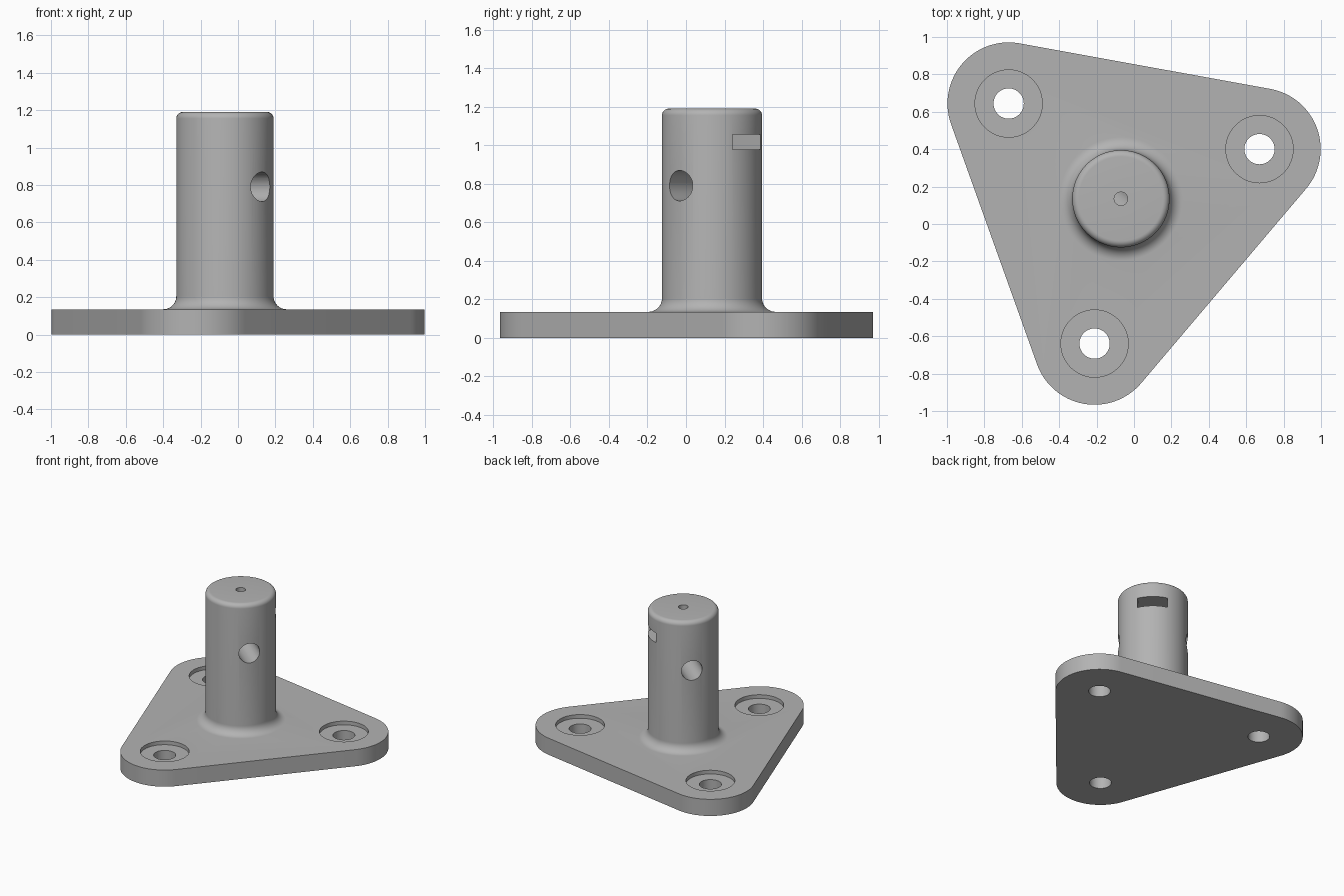
import bpy
import bmesh
from math import sin, cos, pi, radians
from mathutils import Matrix, Vector

cube = bpy.data.objects.get("Cube")
if cube:
    bpy.data.objects.remove(cube)

AXIS = Vector((-0.07, 0.135, 0))      # post axis
PLATE_H, POST_R, POST_H = 0.135, 0.26, 1.19
CORNER_R, REACH = 0.327, 0.787
CORNER_ANGLES = [radians(19.7 + 120 * i) for i in range(3)]
BORE_DIR, SLOT_DIR = radians(-40.3), radians(49.7)
SEG = 96

grey = bpy.data.materials.new("grey plastic")
grey.use_nodes = True
grey.diffuse_color = (0.45, 0.45, 0.45, 1)
grey.node_tree.nodes["Principled BSDF"].inputs["Base Color"].default_value = grey.diffuse_color


def finish(name, bm):
    bmesh.ops.recalc_face_normals(bm, faces=bm.faces)
    mesh = bpy.data.meshes.new(name)
    bm.to_mesh(mesh)
    bm.free()
    mesh.materials.append(grey)
    obj = bpy.data.objects.new(name, mesh)
    bpy.context.collection.objects.link(obj)
    return obj


def polar(angle, radius, z=0):
    return AXIS + Vector((radius * cos(angle), radius * sin(angle), z))


def cylinder(name, centre, radius, length, rotation=Matrix(), seg=48):
    bm = bmesh.new()
    bmesh.ops.create_cone(bm, cap_ends=True, segments=seg, radius1=radius, radius2=radius,
                          depth=length, matrix=Matrix.Translation(centre) @ rotation)
    return finish(name, bm)


def combine(target, tool, operation):
    mod = target.modifiers.new(tool.name, 'BOOLEAN')
    mod.operation, mod.object, mod.solver = operation, tool, 'EXACT'
    bpy.context.view_layer.objects.active = target
    bpy.ops.object.modifier_apply(modifier=mod.name)
    bpy.data.objects.remove(tool)


# Rounded triangular plate: a 120 degree arc at each corner, extruded
bm = bmesh.new()
outline = []
for a in CORNER_ANGLES:
    for i in range(33):
        t = a - pi / 3 + 2 * pi / 3 * i / 32
        outline.append(bm.verts.new(polar(a, REACH) + CORNER_R * Vector((cos(t), sin(t), 0))))
base = bm.faces.new(outline)
up = bmesh.ops.extrude_face_region(bm, geom=[base])
bmesh.ops.translate(bm, vec=(0, 0, PLATE_H),
                    verts=[v for v in up["geom"] if isinstance(v, bmesh.types.BMVert)])
body = finish("flanged_post", bm)

# Post: lathed profile with a concave foot fillet and a rounded top edge
foot, edge = 0.07, 0.035
profile = [(0, 0.05), (POST_R + foot, 0.05)]
for i in range(11):
    t = pi / 2 * i / 10
    profile.append((POST_R + foot * (1 - sin(t)), PLATE_H + foot * (1 - cos(t))))
for i in range(9):
    t = pi / 2 * i / 8
    profile.append((POST_R - edge * (1 - cos(t)), POST_H - edge * (1 - sin(t))))
profile.append((0, POST_H))
bm = bmesh.new()
verts = [bm.verts.new((r, 0, z)) for r, z in profile]
edges = [bm.edges.new(pair) for pair in zip(verts, verts[1:])]
bmesh.ops.spin(bm, geom=verts + edges, cent=(0, 0, 0), axis=(0, 0, 1), angle=2 * pi, steps=SEG)
bmesh.ops.remove_doubles(bm, verts=bm.verts, dist=1e-4)
bmesh.ops.translate(bm, verts=bm.verts, vec=AXIS)
combine(body, finish("post", bm), 'UNION')

# Counterbored mounting holes
for a in CORNER_ANGLES:
    combine(body, cylinder("mounting_hole", polar(a, REACH), 0.081, 1), 'DIFFERENCE')
    combine(body, cylinder("counterbore", polar(a, REACH, PLATE_H + 0.07), 0.18, 0.2), 'DIFFERENCE')

# Cross bore through the post
turn = Matrix.Rotation(BORE_DIR, 4, 'Z') @ Matrix.Rotation(pi / 2, 4, 'Y')
combine(body, cylinder("cross_bore", AXIS + Vector((0, 0, 0.79)), 0.079, 1, turn), 'DIFFERENCE')

# Nut slot, open on one side
bm = bmesh.new()
inner, outer = -0.11, 0.4
bmesh.ops.create_cube(bm, size=1, matrix=Matrix.Translation(polar(SLOT_DIR, (inner + outer) / 2, 1.016))
                      @ Matrix.Rotation(SLOT_DIR, 4, 'Z')
                      @ Matrix.Diagonal((outer - inner, 0.223, 0.079, 1)))
combine(body, finish("nut_slot", bm), 'DIFFERENCE')

# Set screw hole from the top down to the cross bore
combine(body, cylinder("screw_hole", AXIS + Vector((0, 0, 1.04)), 0.036, 0.5, seg=32), 'DIFFERENCE')

# Smooth curves, sharp edges
bpy.ops.object.select_all(action='DESELECT')
body.select_set(True)
bpy.context.view_layer.objects.active = body
bpy.ops.object.shade_smooth_by_angle(angle=radians(30))
